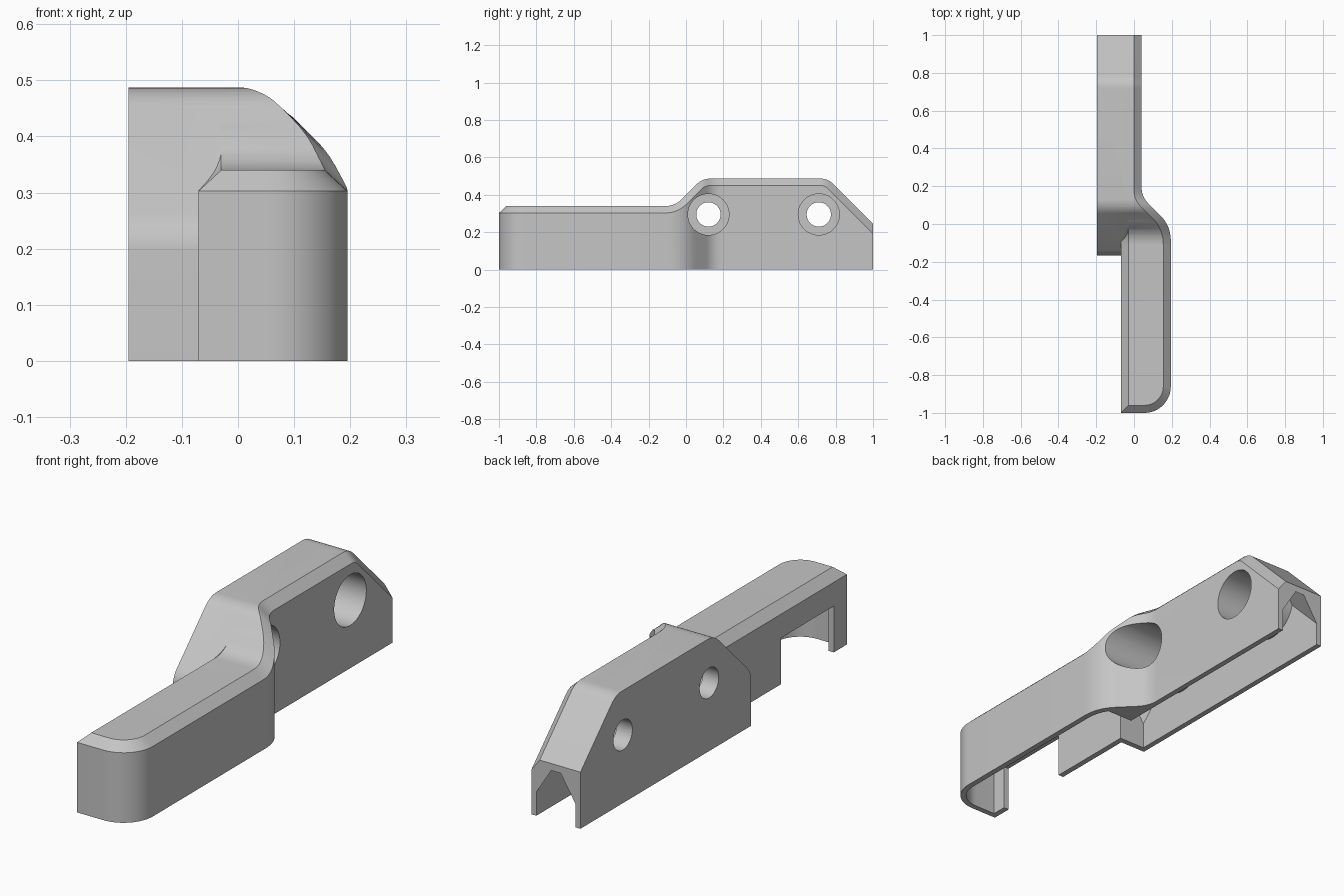
import bpy, bmesh, math
from mathutils import Vector

if "Cube" in bpy.data.objects:
    bpy.data.objects.remove(bpy.data.objects["Cube"])

grey = bpy.data.materials.new("plain grey")
grey.use_nodes = True
grey.diffuse_color = (0.56, 0.56, 0.56, 1)
grey.node_tree.nodes["Principled BSDF"].inputs["Base Color"].default_value = (0.56, 0.56, 0.56, 1)


def rounded(points, reach, steps=8):
    """Polyline whose inner corners are rounded over the given reach."""
    pts = [Vector(p) for p in points]
    out = [pts[0]]
    for a, b, c, r in zip(pts, pts[1:], pts[2:], reach):
        p, q = b + (a - b).normalized() * r, b + (c - b).normalized() * r
        for i in range(steps + 1):
            t = i / steps
            out.append(p * (1 - t) ** 2 + b * 2 * t * (1 - t) + q * t * t)
    return out + [pts[-1]]


def height(path, y):
    """Second coordinate of a path at the given y."""
    for a, b in zip(path, path[1:]):
        if a.x <= y <= b.x and b.x > a.x:
            return a.y + (b.y - a.y) * (y - a.x) / (b.x - a.x)
    return path[0].y if y < path[0].x else path[-1].y


def loft(name, sections):
    bm = bmesh.new()
    rows = [[bm.verts.new(p) for p in s] for s in sections]
    n = len(rows[0])
    for a, b in zip(rows, rows[1:]):
        for i in range(n):
            j = (i + 1) % n
            bm.faces.new((a[i], a[j], b[j], b[i]))
    for r in (rows[0], rows[-1]):
        if n == 6:      # wall and bevel of the end
            bm.faces.new([r[k] for k in (0, 1, 2, 5)])
            bm.faces.new(r[2:6])
        else:
            bm.faces.new(r)
    bmesh.ops.recalc_face_normals(bm, faces=bm.faces)
    mesh = bpy.data.meshes.new(name)
    bm.to_mesh(mesh)
    bm.free()
    mesh.materials.append(grey)
    ob = bpy.data.objects.new(name, mesh)
    bpy.context.collection.objects.link(ob)
    return ob


def box(name, x, y, z):
    return loft(name, [[(x[0], v, z[0]), (x[1], v, z[0]), (x[1], v, z[1]), (x[0], v, z[1])] for v in y])


def rod(name, radius, x0, x1, y, z=0.295, sides=48):
    ring = [math.tau * i / sides for i in range(sides)]
    return loft(name, [[(x, y + radius * math.cos(a), z + radius * math.sin(a)) for a in ring]
                       for x in (x0, x1)])


def combine(target, tool, operation):
    mod = target.modifiers.new("combine", 'BOOLEAN')
    mod.operation, mod.object, mod.solver = operation, tool, 'EXACT'
    bpy.context.view_layer.objects.active = target
    bpy.ops.object.modifier_apply(modifier=mod.name)
    bpy.data.objects.remove(tool)


def side_profile(depth):
    """Top line (y, z) of the bar, moved inward by depth."""
    k = .414 * depth
    return rounded([(-1, .34 - depth), (k - .06, .34 - depth), (k + .087, .487 - depth),
                    (.758 - k, .487 - depth), (1, .245 - depth - k)],
                   (.052 + k, max(.045 - k, .004), max(.04 - k, .004)))


# Plan line of the right wall (y, x) and its front corner
plan = rounded([(-1, .195), (-.01, .195), (.145, .04), (1, .04)], (.08, .05))
CORNER_X, CORNER_Y, CORNER_R = .055, -.86, .14


def wall(y, inset):
    return height(plan, y + .414 * inset) - inset


def long_body(name, left, inset, bevel, roof_depth, eave_depth, base, end):
    """Bevelled bar following the plan line, with a rounded front corner."""
    roof, eave = side_profile(roof_depth), side_profile(eave_depth)

    def section(xo, yo, xi, yi):
        low, high = height(eave, yo), height(roof, yi)
        return [(left, yo, base), (xo, yo, base), (xo, yo, low), (xi, yi, high),
                (left + bevel, yi, high), (left, yo, low)]
    r = CORNER_R - inset
    rows = []
    for i in range(12):
        s, c = math.sin(i * math.pi / 24), math.cos(i * math.pi / 24)
        rows.append(section(CORNER_X + r * s, CORNER_Y - r * c,
                            CORNER_X + (r - bevel) * s, CORNER_Y - (r - bevel) * c))
    ys = {round(p.x, 5) for p in roof + eave + plan} | {CORNER_Y, end}
    for y in sorted(v for v in ys if CORNER_Y <= v <= end):
        rows.append(section(wall(y, inset), y, wall(y, inset + bevel), y))
    return loft(name, rows)


# Outer solid: bevelled bar plus the plain rear block
body = long_body("bracket_shell", -.07, 0, .04, 0, .037, 0, 1)
rear = rounded([(-.167, 0), (-.167, .233), (.087, .487), (.758, .487), (1, .245)],
               (.04, .045, .04)) + [Vector((1, 0))]
combine(body, loft("rear_block", [[(x, p.x, p.y) for p in rear] for x in (-.195, -.02)]), 'UNION')


# Hollow underside with bevelled ceilings, open at the rear end
def rear_ceiling(y, depth):
    return min(.487 - depth, .4 + y - 1.414 * depth, 1.243 - y - 1.414 * depth)


ROOF, EAVE = .02, .1
rows = []
for y in (-.142, .096, .128, .717, .749, 1.02):
    high, low = rear_ceiling(y, ROOF), rear_ceiling(y, EAVE)
    rows.append([(-.171, y, -.05), (.016, y, -.05), (.016, y, low),
                 (-.055, y, high), (-.1, y, high), (-.171, y, low)])
cavities = [long_body("front_cavity", -.045, .025, .075, ROOF, EAVE, -.05, 0),
            loft("rear_cavity", rows)]

# Bosses stay solid around the screw holes
HOLES = (.12, .71)
for cavity in cavities:
    for y in HOLES:
        combine(cavity, rod("boss", .132, -.3, .3, y), 'DIFFERENCE')
    combine(body, cavity, 'DIFFERENCE')

# Window in the left wall of the front arm
combine(body, box("window", (-.1, -.03), (-.91, -.55), (-.05, .2)), 'DIFFERENCE')

# Counterbored screw holes
for y in HOLES:
    combine(body, rod("counterbore", .11, -.12, .3, y), 'DIFFERENCE')
    combine(body, rod("screw_hole", .065, -.3, 0, y), 'DIFFERENCE')

bpy.ops.object.select_all(action='DESELECT')
body.select_set(True)
bpy.context.view_layer.objects.active = body
bpy.ops.object.shade_smooth_by_angle(angle=math.radians(28))
